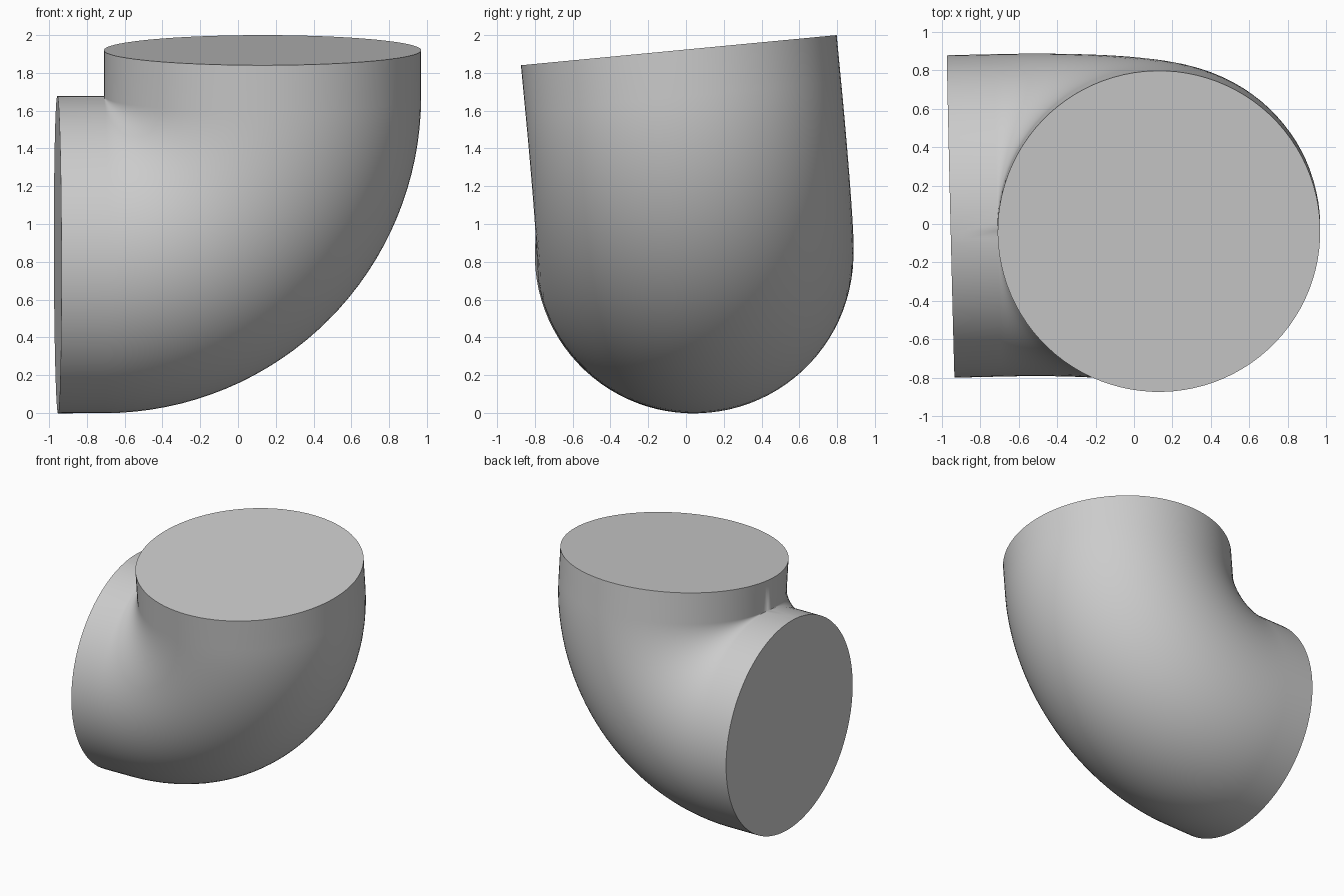
import bpy
import bmesh
import math
from mathutils import Matrix, Vector

RADIUS = 0.84        # pipe radius, equal to the bend radius
LEG = 1.085          # from the axis crossing to each open end
SIDES = 96
BEND_STEPS = 32

cube = bpy.data.objects.get("Cube")
if cube:
    bpy.data.objects.remove(cube, do_unlink=True)

# Plain grey material
grey = bpy.data.materials.new("plain_grey")
grey.use_nodes = True
color = (0.6, 0.6, 0.6, 1)
grey.diffuse_color = color
grey.node_tree.nodes["Principled BSDF"].inputs["Base Color"].default_value = color

bm = bmesh.new()


def extend(edges, matrix):
    """Extrude a ring of edges and move the new ring by a matrix."""
    new = bmesh.ops.extrude_edge_only(bm, edges=edges)["geom"]
    verts = [g for g in new if isinstance(g, bmesh.types.BMVert)]
    bmesh.ops.transform(bm, matrix=matrix, verts=verts)
    ring = set(verts)
    return [g for g in new if isinstance(g, bmesh.types.BMEdge)
            and ring.issuperset(g.verts)]


# Side opening, in the elbow's own frame
start = Matrix.Translation((LEG, 0, 0)) @ Matrix.Rotation(math.pi / 2, 4, "Y")
bmesh.ops.create_circle(bm, segments=SIDES, radius=RADIUS, matrix=start)
first_ring = bm.edges[:]

# Straight collar, quarter bend, straight collar
ring = extend(first_ring, Matrix.Translation((RADIUS - LEG, 0, 0)))
pivot = Matrix.Translation((RADIUS, RADIUS, 0))
turn = pivot @ Matrix.Rotation(-math.pi / 2 / BEND_STEPS, 4, "Z") @ pivot.inverted()
for _ in range(BEND_STEPS):
    ring = extend(ring, turn)
last_ring = extend(ring, Matrix.Translation((0, LEG - RADIUS, 0)))

# Flat end caps
for edges in (first_ring, last_ring):
    bmesh.ops.contextual_create(bm, geom=edges)
bmesh.ops.remove_doubles(bm, verts=bm.verts[:], dist=0.0005)
bmesh.ops.recalc_face_normals(bm, faces=bm.faces[:])

mesh = bpy.data.meshes.new("pipe_elbow")
bm.to_mesh(mesh)
bm.free()
mesh.materials.append(grey)
elbow = bpy.data.objects.new("pipe_elbow", mesh)
bpy.context.collection.objects.link(elbow)

# Slightly tilted placement
up = Vector((0, -0.095, 0.995)).normalized()
side = Vector((-1, -0.024, 0))
side = (side - up * side.dot(up)).normalized()
frame = Matrix((side, up, side.cross(up))).transposed().to_4x4()
elbow.matrix_world = Matrix.Translation((0.13, 0.065, 0.84)) @ frame

bpy.ops.object.select_all(action="DESELECT")
elbow.select_set(True)
bpy.context.view_layer.objects.active = elbow
bpy.ops.object.shade_smooth_by_angle(angle=math.radians(35))
